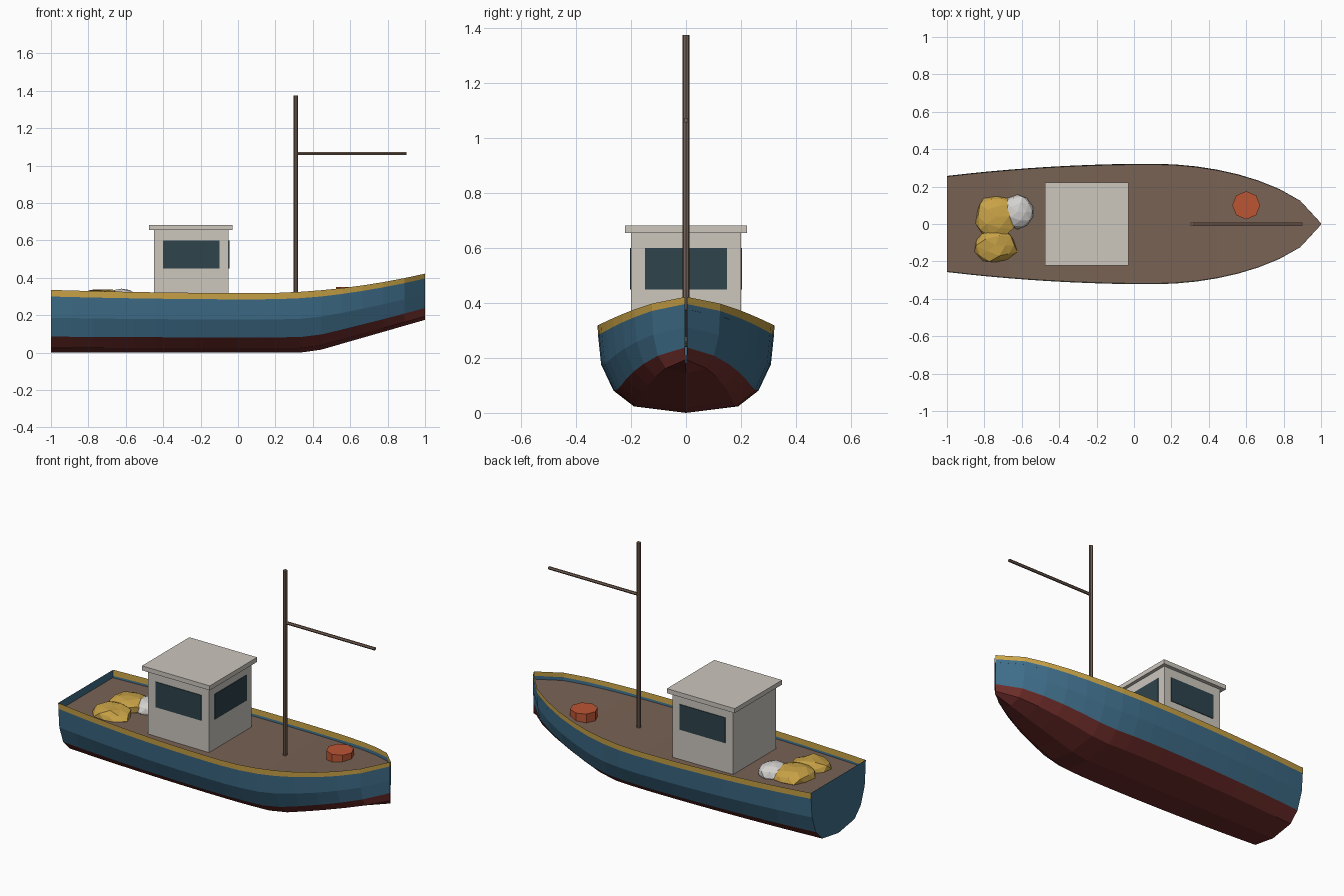
import bpy, bmesh, math, random
from mathutils import Vector

if "Cube" in bpy.data.objects:
    bpy.data.objects.remove(bpy.data.objects["Cube"])

random.seed(4)


def material(name, rgb):
    m = bpy.data.materials.new(name)
    lin = [((c / 255 + 0.055) / 1.055) ** 2.4 for c in rgb]
    m.diffuse_color = (*lin, 1)
    m.use_nodes = True
    m.node_tree.nodes["Principled BSDF"].inputs["Base Color"].default_value = m.diffuse_color
    return m


BLUE = material("hull_blue", (62, 109, 137))
RED = material("bottom_red", (110, 45, 42))
YELLOW = material("ochre_yellow", (200, 162, 70))
WOOD = material("brown_wood", (120, 98, 84))
CREAM = material("cabin_cream", (204, 199, 190))
GLASS = material("window_dark", (46, 68, 76))
ORANGE = material("buoy_orange", (188, 85, 52))
WHITE = material("net_white", (212, 210, 207))


def finish(name, bm, *mats):
    me = bpy.data.meshes.new(name)
    bm.to_mesh(me)
    bm.free()
    for m in mats:
        me.materials.append(m)
    ob = bpy.data.objects.new(name, me)
    bpy.context.collection.objects.link(ob)
    return ob


def box(name, lo, hi, mat):
    bm = bmesh.new()
    bmesh.ops.create_cube(bm, size=1)
    for v in bm.verts:
        v.co = Vector([l + (c + 0.5) * (h - l) for c, l, h in zip(v.co, lo, hi)])
    return finish(name, bm, mat)


def cylinder(name, start, end, radius, sides, mat):
    start, end = Vector(start), Vector(end)
    bm = bmesh.new()
    bmesh.ops.create_cone(bm, cap_ends=True, segments=sides, radius1=radius,
                          radius2=radius, depth=(end - start).length)
    bmesh.ops.rotate(bm, verts=bm.verts, matrix=Vector((0, 0, 1)).rotation_difference(end - start).to_matrix())
    bmesh.ops.rotate(bm, verts=bm.verts, matrix=Vector((0, 0, 1)).rotation_difference(Vector((0, 0, 1))).to_matrix())
    bmesh.ops.translate(bm, verts=bm.verts, vec=(start + end) / 2)
    return finish(name, bm, mat)


# Hull lines: half beam, gunwale height and keel height along x
def beam(x):
    if x < 0.1:
        return 0.322 - 0.065 * ((0.1 - x) / 1.1) ** 2
    return max(0.004, 0.322 * max(0, 1 - ((x - 0.1) / 0.9) ** 2) ** 0.65)


def sheer(x):
    return 0.318 + (0.104 * ((x - 0.1) / 0.9) ** 2 if x > 0.1 else 0.017 * ((0.1 - x) / 1.1) ** 2)


def keel(x):
    return max(0, (x - 0.39) * 0.287)


STATIONS = [-1 + i / 9 for i in range(19)]
# Cross-section from gunwale to keel: (fraction of beam, fraction of depth)
SECTION = [(1, 1), (0.995, 0.895), (0.96, 0.555), (0.82, 0.255), (0.59, 0.075), (0, 0)]
RING = [(-a, b) for a, b in SECTION] + SECTION[-2::-1]
BANDS = [1, 0, 0, 2, 2]     # yellow rail, blue sides, red bottom
BANDS += BANDS[::-1]

# Hull shell with transom
bm = bmesh.new()
rows = [[bm.verts.new((x, a * beam(x), keel(x) + b * (sheer(x) - keel(x)))) for a, b in RING]
        for x in STATIONS]
for r0, r1 in zip(rows, rows[1:]):
    for j, band in enumerate(BANDS):
        f = bm.faces.new((r0[j], r0[j + 1], r1[j + 1], r1[j]))
        f.material_index = band
bm.faces.new(rows[0][::-1])
finish("hull", bm, BLUE, YELLOW, RED)

# Deck, a little below the gunwale
bm = bmesh.new()
rows = [[bm.verts.new((x, s * 0.988 * beam(x), sheer(x) - 0.046)) for s in (-1, 1)] for x in STATIONS]
for a, b in zip(rows, rows[1:]):
    bm.faces.new((a[0], b[0], b[1], a[1]))
finish("deck", bm, WOOD)

# Cabin, roof and windows
box("cabin", (-0.45, -0.2, 0.265), (-0.05, 0.2, 0.66), CREAM)
box("cabin_roof", (-0.475, -0.222, 0.655), (-0.03, 0.222, 0.682), CREAM)
for side, y in (("front", -0.2), ("back", 0.2)):
    box("window_" + side, (-0.4, y - 0.004, 0.45), (-0.1, y + 0.004, 0.6), GLASS)
box("window_bow", (-0.054, -0.15, 0.45), (-0.046, 0.15, 0.6), GLASS)

# Mast and boom
cylinder("mast", (0.31, 0, 0.26), (0.31, 0, 1.375), 0.012, 8, WOOD)
cylinder("boom", (0.31, 0, 1.065), (0.9, 0, 1.065), 0.009, 6, WOOD)

# Buoy on the foredeck
cylinder("buoy", (0.6, 0.1, 0.28), (0.6, 0.1, 0.35), 0.075, 8, ORANGE)


# Heaps of net on the aft deck: flattened, crumpled low-poly balls
def heap(name, centre, size, rough, mat):
    bm = bmesh.new()
    bmesh.ops.create_icosphere(bm, subdivisions=2, radius=1)
    for v in bm.verts:
        k = 1 + random.uniform(-rough, rough)
        v.co = Vector([c + k * s * p for c, s, p in zip(centre, size, v.co)])
    finish(name, bm, mat)


heap("net_heap_large", (-0.735, 0.04, 0.285), (0.115, 0.12, 0.055), 0.12, YELLOW)
heap("net_heap_small", (-0.74, -0.115, 0.283), (0.112, 0.1, 0.052), 0.12, YELLOW)
heap("net_heap_white", (-0.622, 0.065, 0.288), (0.088, 0.092, 0.056), 0.04, WHITE)
